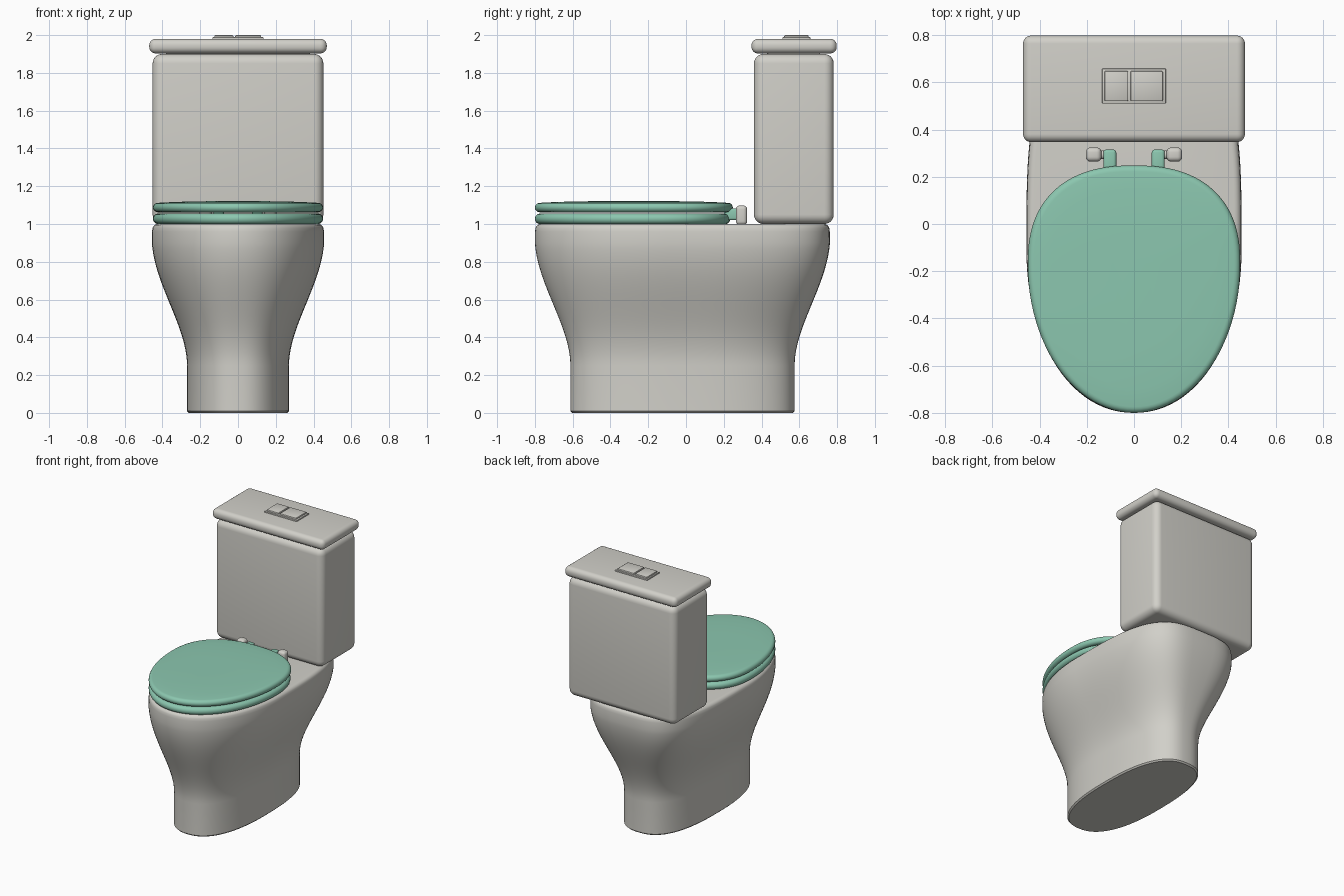
import bpy, bmesh, math

if "Cube" in bpy.data.objects:
    bpy.data.objects.remove(bpy.data.objects["Cube"])

N = 96


def material(name, rgb):
    m = bpy.data.materials.new(name)
    m.diffuse_color = (*rgb, 1)
    m.use_nodes = True
    m.node_tree.nodes["Principled BSDF"].inputs["Base Color"].default_value = m.diffuse_color
    return m


GREY = material("warm_grey_ceramic", (0.64, 0.63, 0.585))
GREEN = material("soft_green_plastic", (0.26, 0.57, 0.43))


def finish(name, bm, mat, angle=40):
    bmesh.ops.recalc_face_normals(bm, faces=bm.faces)
    me = bpy.data.meshes.new(name)
    bm.to_mesh(me)
    bm.free()
    me.materials.append(mat)
    ob = bpy.data.objects.new(name, me)
    bpy.context.collection.objects.link(ob)
    bpy.ops.object.select_all(action='DESELECT')
    ob.select_set(True)
    bpy.context.view_layer.objects.active = ob
    bpy.ops.object.shade_smooth_by_angle(angle=math.radians(angle))
    return ob


def egg(z, a, front, back, mid, nf, nb, inset=0.0):
    """Egg outline: two half superellipses meeting at y = mid."""
    pts = []
    for i in range(N):
        t = 2 * math.pi * i / N
        c, s = math.cos(t), math.sin(t)
        n = nb if s > 0 else nf
        b = (back - mid if s > 0 else mid - front) - inset
        x = (a - inset) * math.copysign(abs(c) ** (2 / n), c)
        y = mid + b * math.copysign(abs(s) ** (2 / n), s)
        pts.append((x, y, z))
    return pts


def loft(name, rings, mat, closed=False):
    bm = bmesh.new()
    rows = [[bm.verts.new(p) for p in r] for r in rings]
    pairs = list(zip(rows, rows[1:]))
    if closed:
        pairs.append((rows[-1], rows[0]))
    else:
        bm.faces.new(rows[0])
        bm.faces.new(rows[-1])
    for r0, r1 in pairs:
        for i in range(N):
            j = (i + 1) % N
            bm.faces.new((r0[i], r0[j], r1[j], r1[i]))
    return finish(name, bm, mat)


def box(name, x, y, z, mat, bevel, segments=5):
    bm = bmesh.new()
    bmesh.ops.create_cube(bm, size=1)
    for v in bm.verts:
        for k, (lo, hi) in enumerate((x, y, z)):
            v.co[k] = lo if v.co[k] < 0 else hi
    bmesh.ops.bevel(bm, geom=bm.edges[:], offset=bevel, segments=segments,
                    profile=0.5, affect='EDGES')
    return finish(name, bm, mat)


# Pedestal and bowl: t blends the base outline into the rim outline
def body(z, t, inset=0.0):
    def mix(p, q):
        return p + (q - p) * t
    return egg(z, mix(0.27, 0.456), mix(-0.612, -0.8), mix(0.575, 0.762),
               mix(-0.03, -0.1), mix(2.4, 2.1), mix(2.6, 3.5), inset)


rings = [body(0, 0, 0.01), body(0.01, 0)]
for i in range(23):
    z = 0.25 + 0.65 * i / 22
    u = i / 22
    rings.append(body(z, u * u * (3 - 2 * u) * (1 - 0.12 * u) + 0.12 * u ** 3))
rings.append(body(0.96, 0.995))
for k in range(1, 6):
    q = k / 5 * math.pi / 2
    rings.append(body(0.97 + 0.03 * math.sin(q), 0.99, 0.03 * (1 - math.cos(q))))
# Basin inside the rim
for z, inset in ((1.0, 0), (0.985, 0.015), (0.85, 0.03), (0.7, 0.08), (0.58, 0.17), (0.55, 0.22)):
    rings.append(egg(z, 0.31, -0.65, 0.13, -0.17, 2, 2.2, inset))
loft("bowl", rings, GREY)


# Seat ring and cover share one outline
def seat_outline(z, inset, back):
    return egg(z, 0.45, -0.8, back, -0.17, 2, 2.4, inset)


def round_edge(z0, z1, back, r_in=0.026):
    out = []
    for k in range(11):
        q = -math.pi / 2 + math.pi * k / 10
        out.append(seat_outline((z0 + z1) / 2 + (z1 - z0) / 2 * math.sin(q),
                                r_in * (1 - math.cos(q)), back))
    return out


hole = [egg(z, 0.29, -0.63, 0.1, -0.17, 2, 2.2, i)
        for z, i in ((1.055, -0.02), (1.045, 0), (1.01, 0), (1.0, -0.01))]
loft("seat", round_edge(1.0, 1.055, 0.235) + hole, GREEN, closed=True)
cover = round_edge(1.062, 1.112, 0.248)
cover += [seat_outline(1.116, 0.1, 0.248), seat_outline(1.12, 0.22, 0.248),
          seat_outline(1.121, 0.36, 0.248)]
loft("seat_cover", cover, GREEN)

# Hinges, mirrored left and right
for side, s in (("left", -1), ("right", 1)):
    def span(p, q):
        return tuple(sorted((s * p, s * q)))
    box(side + "_hinge_post", span(0.138, 0.204), (0.264, 0.324), (0.995, 1.098), GREY, 0.02)
    box(side + "_hinge_tab", span(0.075, 0.13), (0.2, 0.315), (1.02, 1.083), GREEN, 0.012, 3)
    box(side + "_hinge_pin", span(0.1, 0.17), (0.275, 0.312), (1.035, 1.072), GREY, 0.015, 3)

# Cistern with lid
box("tank", (-0.452, 0.452), (0.36, 0.782), (1.0, 1.9), GREY, 0.05, 6)
box("tank_core", (-0.38, 0.38), (0.43, 0.71), (1.85, 1.93), GREY, 0.005, 1)
box("tank_lid", (-0.47, 0.47), (0.347, 0.798), (1.903, 1.98), GREY, 0.034, 6)

# Two-part flush button
box("button_plate", (-0.135, 0.135), (0.51, 0.658), (1.975, 1.989), GREY, 0.003, 2)
box("small_button", (-0.125, -0.025), (0.52, 0.648), (1.98, 2.0), GREY, 0.005, 2)
box("large_button", (-0.015, 0.122), (0.52, 0.648), (1.98, 2.0), GREY, 0.005, 2)
